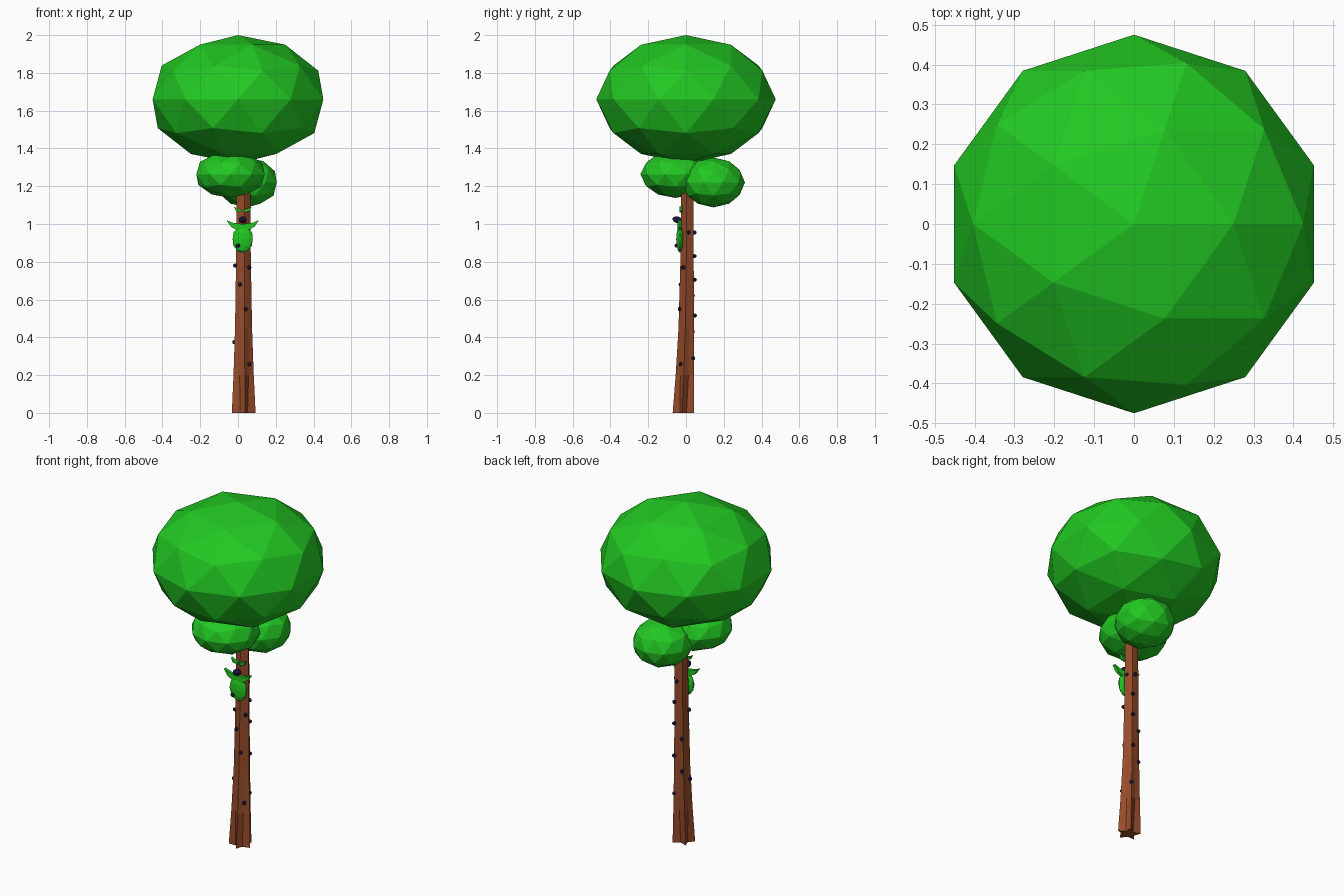
import bpy, bmesh, math
from mathutils import Matrix, Vector

if "Cube" in bpy.data.objects:
    bpy.data.objects.remove(bpy.data.objects["Cube"])


def material(name, rgb):
    m = bpy.data.materials.new(name)
    m.diffuse_color = (*rgb, 1)
    m.use_nodes = True
    m.node_tree.nodes["Principled BSDF"].inputs["Base Color"].default_value = m.diffuse_color
    return m


GREEN = material("leaf green", (0.016, 0.58, 0.016))
BROWN = material("bark brown", (0.31, 0.072, 0.023))
PURPLE = material("dark purple", (0.016, 0.008, 0.06))


def finish(name, bm, mat):
    bmesh.ops.recalc_face_normals(bm, faces=bm.faces)
    me = bpy.data.meshes.new(name)
    bm.to_mesh(me)
    bm.free()
    me.materials.append(mat)
    ob = bpy.data.objects.new(name, me)
    bpy.context.collection.objects.link(ob)
    return ob


def blob(name, loc, size, mat, subdiv=2, tilt=0):
    bm = bmesh.new()
    m = Matrix.Translation(loc) @ Matrix.Rotation(tilt, 4, 'X') @ Matrix.Diagonal((*size, 1))
    bmesh.ops.create_icosphere(bm, subdivisions=subdiv, radius=1, matrix=m)
    return finish(name, bm, mat)


def plate(name, outline, y0, y1, mat):
    """Flat shape in the x-z plane, extruded from y0 to y1."""
    bm = bmesh.new()
    f = bm.faces.new([bm.verts.new((x, y0, z)) for x, z in outline])
    new = bmesh.ops.extrude_face_region(bm, geom=[f])["geom"]
    bmesh.ops.translate(bm, vec=(0, y1 - y0, 0),
                        verts=[v for v in new if isinstance(v, bmesh.types.BMVert)])
    return finish(name, bm, mat)


# Foliage
blob("canopy", (0, 0, 1.66), (0.475, 0.475, 0.34), GREEN)
blob("front_foliage", (-0.04, -0.055, 1.263), (0.19, 0.187, 0.125), GREEN)
blob("back_foliage", (0.048, 0.145, 1.22), (0.165, 0.167, 0.132), GREEN)

# Trunk: five-pointed section with flared roots
# rows: height, centre y, point radius, groove ratio
rows = [(0, -0.011, 0.067, 0.5), (0.2, -0.004, 0.057, 0.72), (0.45, 0.003, 0.048, 0.8),
        (0.85, 0.008, 0.041, 0.84), (1.42, 0.009, 0.037, 0.84)]
bm = bmesh.new()
rings = []
for z, cy, r, groove in rows:
    ring = []
    for i in range(10):
        a = math.radians(135 + 36 * i)
        k = r if i % 2 == 0 else r * groove
        ring.append(bm.verts.new((0.027 + k * math.cos(a), cy + 0.9 * k * math.sin(a), z)))
    rings.append(ring)
for lo, hi in zip(rings, rings[1:]):
    for i in range(10):
        j = (i + 1) % 10
        bm.faces.new((lo[i], lo[j], hi[j], hi[i]))
bm.faces.new(rings[0][::-1])
bm.faces.new(rings[-1])
finish("trunk", bm, BROWN)

# Small dark knots over the bark
knots = [(.06, -.015, .77), (-.015, -.008, .78), (.01, -.028, .68), (.04, -.033, .55),
         (-.02, -.01, .375), (.06, -.028, .258), (.058, .012, .955), (.03, .046, .955),
         (.045, .045, .83), (.045, .046, .705), (.045, .047, .515), (.05, .038, .29),
         (0, .036, .62), (0, .036, .43), (0, -.05, .885)]
bm = bmesh.new()
for p in knots:
    bmesh.ops.create_icosphere(bm, subdivisions=2, radius=0.011,
                               matrix=Matrix.Translation(Vector(p)))
finish("knots", bm, PURPLE)

# Face: beard, moustache, brows and nose
CX = 0.025
blob("beard", (CX, -0.032, 0.92), (0.056, 0.02, 0.072), GREEN)
half = [(0.03, 0.968), (0.062, 0.985), (0.086, 1.02), (0.05, 1.006)]
plate("moustache", [(CX, 0.975)] + [(CX + x, z) for x, z in half] + [(CX, 1.0)]
      + [(CX - x, z) for x, z in reversed(half)], -0.045, -0.025, GREEN)
brow = [(0.005, 1.062), (0.035, 1.067), (0.047, 1.092), (0.025, 1.08), (0.005, 1.076)]
for side, label in ((-1, "left"), (1, "right")):
    plate(label + "_brow", [(CX + side * x, z) for x, z in brow], -0.035, -0.018, GREEN)
blob("nose", (CX, -0.045, 1.022), (0.021, 0.028, 0.018), PURPLE, tilt=-0.3)
